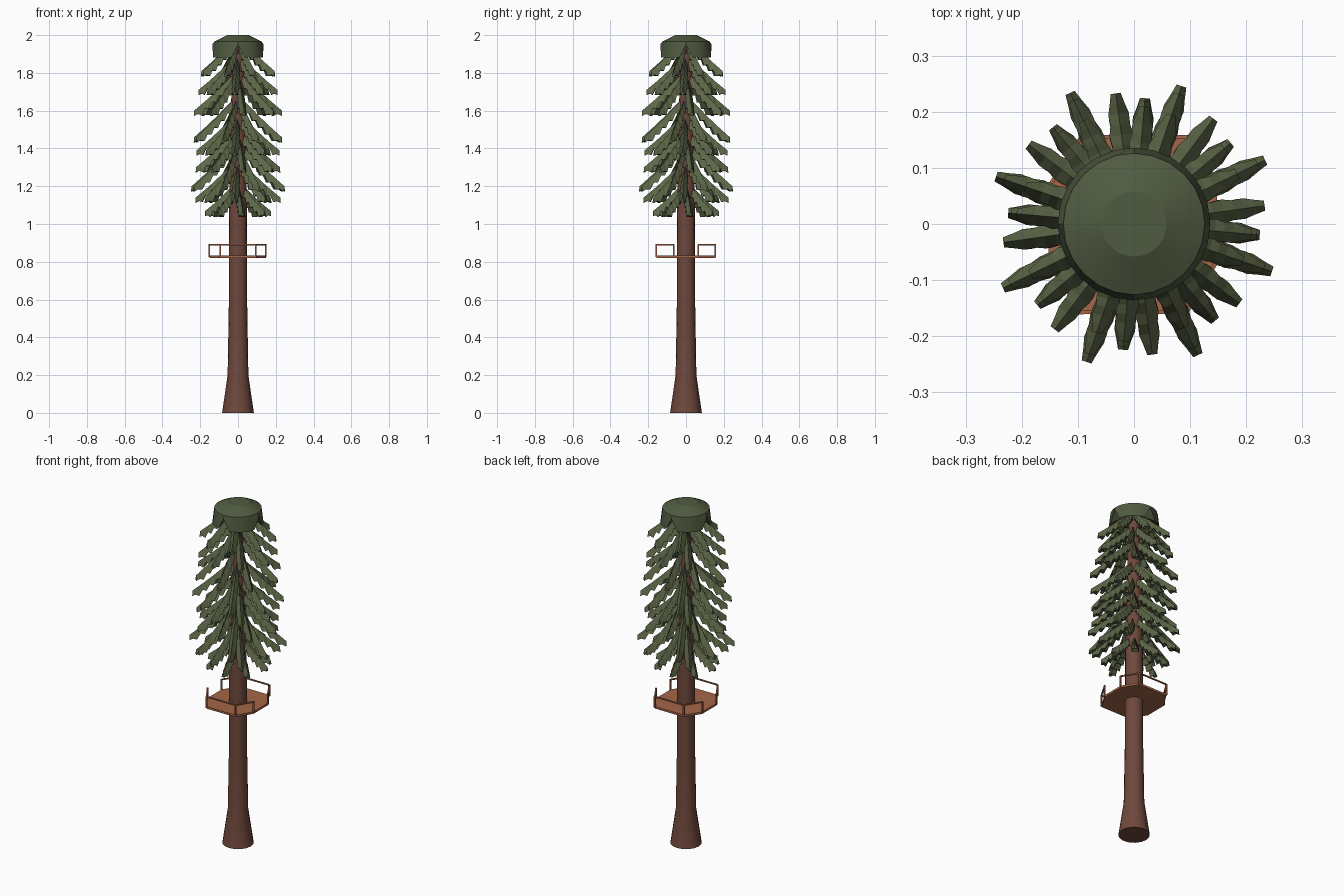
import bpy, math
from math import sin, cos, radians
from mathutils import Vector

if "Cube" in bpy.data.objects:
    bpy.data.objects.remove(bpy.data.objects["Cube"])


def material(name, rgb):
    m = bpy.data.materials.new(name)
    m.diffuse_color = (*rgb, 1)
    m.use_nodes = True
    m.node_tree.nodes["Principled BSDF"].inputs["Base Color"].default_value = m.diffuse_color
    return m


BARK = material("bark", (0.16, 0.065, 0.045))
NEEDLE = material("needles", (0.11, 0.135, 0.065))
CROWN = material("crown_green", (0.08, 0.105, 0.052))
WOOD = material("wood", (0.37, 0.13, 0.065))


def add_mesh(name, verts, faces, mat, smooth=None):
    me = bpy.data.meshes.new(name)
    me.from_pydata(verts, [], faces)
    me.materials.append(mat)
    ob = bpy.data.objects.new(name, me)
    bpy.context.collection.objects.link(ob)
    bpy.ops.object.select_all(action='DESELECT')
    ob.select_set(True)
    bpy.context.view_layer.objects.active = ob
    if smooth:
        bpy.ops.object.shade_smooth_by_angle(angle=radians(smooth))
    return ob


def bridge(rings, n):
    """Quads between consecutive rings of n points."""
    return [(k * n + i, k * n + (i + 1) % n, (k + 1) * n + (i + 1) % n, (k + 1) * n + i)
            for k in range(rings - 1) for i in range(n)]


def circle(r, z, n):
    return [(r * cos(math.tau * i / n), r * sin(math.tau * i / n), z) for i in range(n)]


# Trunk with flared foot
n = 16
profile = [(0.084, 0), (0.055, 0.2), (0.049, 0.55), (0.048, 0.85), (0.047, 1.1),
           (0.04, 1.5), (0.028, 1.96)]
verts = [v for r, z in profile for v in circle(r, z, n)]
faces = bridge(len(profile), n)
faces += [tuple(reversed(range(n))), tuple(range(len(verts) - n, len(verts)))]
add_mesh("trunk", verts, faces, BARK, 40)


# Drooping boughs: tent-shaped section with toothed lower edges
def bough(verts, faces, angle, r_tip, z_tip, steps=12):
    base = len(verts)
    out = Vector((cos(angle), sin(angle), 0))
    side = Vector((-sin(angle), cos(angle), 0))
    r0 = 0.03
    drop = (r_tip - r0) * 0.92
    for i in range(steps):
        t = i / (steps - 1)
        tooth = i % 2
        ridge = out * (r0 + (r_tip - r0) * t)
        ridge.z = z_tip + drop * (1 - t) - 0.006 * sin(math.pi * t)
        w = 0.007 + 0.012 * sin(math.pi * min(1, t * 0.85 + 0.05)) + 0.003 * tooth
        d = 0.033 + 0.02 * tooth if 0 < i < steps - 1 else 0.028
        low = ridge - Vector((0, 0, d))
        if i == steps - 1:
            w = 0.009
        verts += [ridge, low + side * w, low - side * w]
    faces += [tuple(base + j for j in f) for f in bridge(steps, 3)]
    end = base + 3 * steps
    faces += [(base + 2, base + 1, base), (end - 3, end - 2, end - 1)]


# tip height, reach, rotation of each whorl of eight
whorls = [(1.81, 0.205, 26), (1.71, 0.21, 40), (1.60, 0.235, 8),
          (1.46, 0.245, 26), (1.39, 0.22, 40), (1.30, 0.225, 8),
          (1.20, 0.26, 26), (1.14, 0.225, 40), (1.07, 0.175, 8)]
for k, (z, r, rot) in enumerate(whorls):
    verts, faces = [], []
    for i in range(8):
        bough(verts, faces, radians(rot + 45 * i), r, z)
    add_mesh(f"bough_whorl_{k + 1}", verts, faces, NEEDLE)

# Crown: flat-topped cone with a shoulder and a notched skirt
n = 24
rim = [(x, y, 1.95 if i % 6 == 0 else 1.882) for i, (x, y, z) in enumerate(circle(0.136, 0, n))]
verts = rim + circle(0.126, 1.966, n) + circle(0.058, 2.0, n) + [(0, 0, 1.97)]
faces = bridge(3, n) + [tuple(range(2 * n, 3 * n))]
faces += [((i + 1) % n, i, 3 * n) for i in range(n)]
add_mesh("crown", verts, faces, CROWN, 25)

# Eight-sided deck
corners = [(0.148, 0.066), (0.094, 0.155), (-0.094, 0.155), (-0.152, 0.066),
           (-0.152, -0.066), (-0.094, -0.157), (0.094, -0.157), (0.148, -0.066)]
verts = [(x, y, z) for z in (0.82, 0.832) for x, y in corners]
faces = bridge(2, 8) + [tuple(reversed(range(8))), tuple(range(8, 16))]
add_mesh("deck", verts, faces, WOOD)


# Railing posts and top rails, open on the two x sides
def beam(name, a, b, w):
    a, b = Vector(a), Vector(b)
    bpy.ops.mesh.primitive_cube_add(size=1, location=(a + b) / 2)
    ob = bpy.context.object
    ob.name = name
    ob.scale = (w, w, (b - a).length)
    ob.rotation_euler = (b - a).to_track_quat('Z', 'Y').to_euler()
    ob.data.materials.append(WOOD)


for i, (x, y) in enumerate(corners):
    x2, y2 = corners[(i + 1) % 8]
    beam(f"rail_post_{i + 1}", (x, y, 0.825), (x, y, 0.892), 0.008)
    if i not in (3, 7):
        beam(f"top_rail_{i + 1}", (x, y, 0.89), (x2, y2, 0.89), 0.007)
